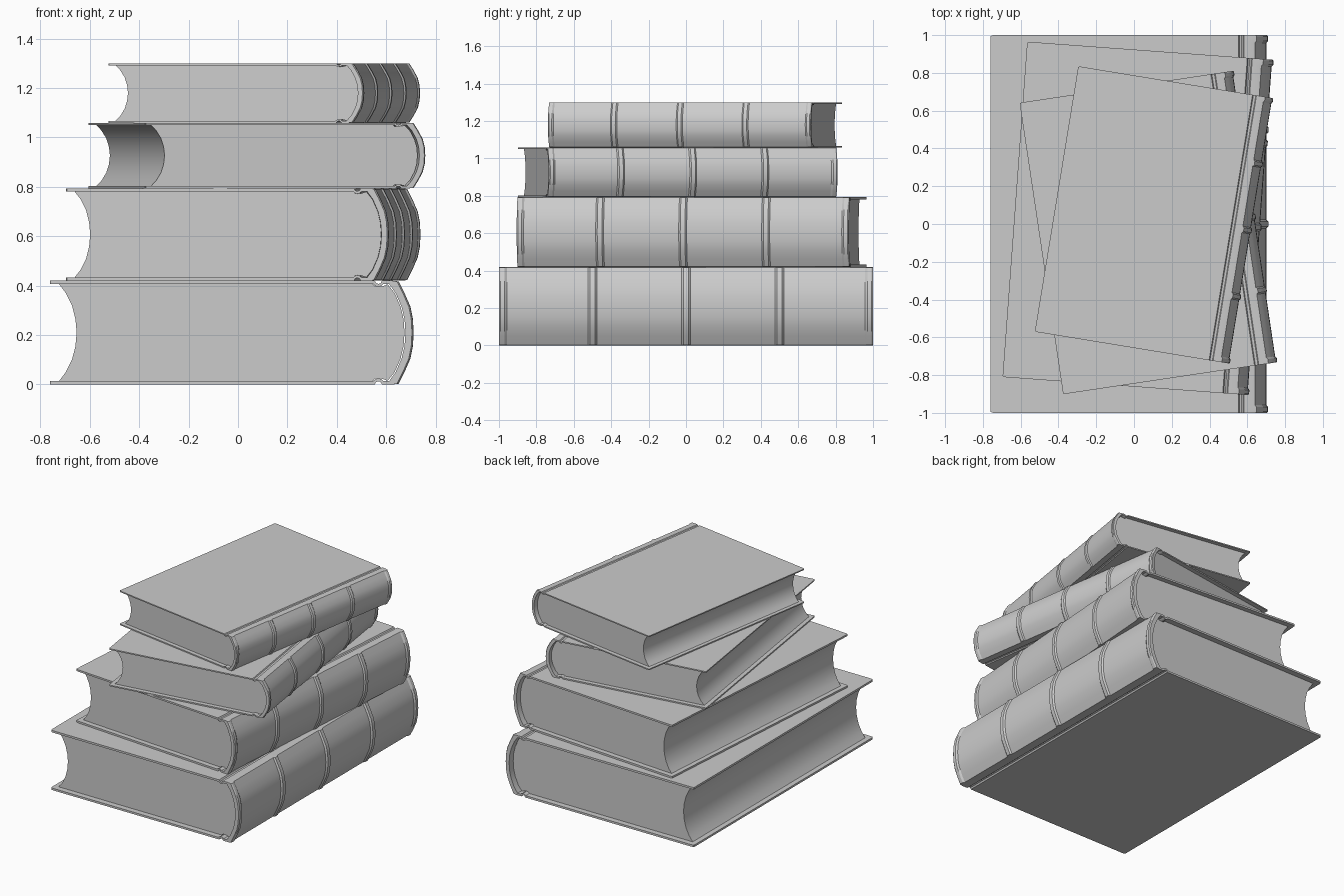
import bpy, bmesh, math

if "Cube" in bpy.data.objects:
    bpy.data.objects.remove(bpy.data.objects["Cube"])

H = 0.42  # thickness of the largest book


def mirror_z(half):
    """Complete a lower-half profile (bottom to middle) with its upper mirror."""
    return half + [(x, H - z) for x, z in reversed(half) if abs(z - H / 2) > 1e-6]


def loft(name, sections, round_x=None):
    """Join (y, [(x, z)...]) cross-sections into a closed solid."""
    bm = bmesh.new()
    rings = [[bm.verts.new((x, y, z)) for x, z in pts] for y, pts in sections]
    n = len(rings[0])
    for a, b in zip(rings, rings[1:]):
        for i in range(n):
            bm.faces.new((a[i], a[(i + 1) % n], b[(i + 1) % n], b[i]))
    bm.faces.new(rings[0])
    bm.faces.new(rings[-1][::-1])
    bmesh.ops.recalc_face_normals(bm, faces=bm.faces)
    if round_x is not None:  # round the free corners of the boards
        edges = [e for e in bm.edges
                 if all(abs(v.co.x - round_x) < 1e-4 and abs(v.co.y) > 0.999 for v in e.verts)
                 and abs(e.verts[0].co.z - e.verts[1].co.z) < 0.05
                 and e.verts[0].co.y * e.verts[1].co.y > 0]
        bmesh.ops.bevel(bm, geom=edges, offset=0.022, segments=3, profile=0.5,
                        affect='EDGES')
    mesh = bpy.data.meshes.new(name)
    bm.to_mesh(mesh)
    bm.free()
    return mesh


# Case: boards, hinge grooves and curved spine in one cross-section
boards = [(-0.76, 0.0), (0.553, 0.0), (0.559, 0.010), (0.568, 0.013),
          (0.577, 0.010), (0.583, 0.0), (0.625, 0.0)]
spine = [(0.64, 0.003), (0.664, 0.05), (0.688, 0.105), (0.698, 0.155), (0.701, H / 2)]
inner = [(-0.76, 0.014), (0.548, 0.014), (0.557, 0.022), (0.568, 0.025),
         (0.579, 0.022), (0.588, 0.014), (0.612, 0.014), (0.638, 0.05), (0.662, 0.105),
         (0.674, 0.155), (0.678, H / 2)]


def case_section(h):
    raised = [(x + h, z) for x, z in spine]
    return mirror_z(boards + raised) + mirror_z(inner)[::-1]


# Raised bands and end caps along the spine
stations = [(-1, 0.003), (-0.992, 0.009), (-0.97, 0.009), (-0.958, 0.0)]
for y in (-0.5, 0, 0.5):
    stations += [(y - 0.024, 0.0), (y - 0.014, 0.010), (y + 0.014, 0.010), (y + 0.024, 0.0)]
stations += [(-y, h) for y, h in reversed(stations[:4])]
case_mesh = loft("book_case", [(y, case_section(h)) for y, h in stations], -0.76)

# Page block with hollow fore-edge
fore = [(-0.725, 0.013), (-0.697, 0.05), (-0.672, 0.10), (-0.658, 0.155), (-0.653, H / 2)]
back = [(0.545, 0.013), (0.556, 0.024), (0.580, 0.024), (0.606, 0.015),
        (0.634, 0.05), (0.658, 0.105), (0.670, 0.155), (0.674, H / 2)]
section = mirror_z(back) + mirror_z(fore)[::-1]
page_mesh = loft("book_pages", [(-0.96, section), (0.96, section)])

# Stack: x, y, z, plan scale, thickness, turn in degrees
stack = [
    (0.0, 0.0, 0.0, 1.0, 0.42, 0.0),
    (0.044, 0.028, 0.42, 0.89, 0.374, -4.2),
    (0.096, -0.042, 0.794, 0.78, 0.265, 8.5),
    (0.124, 0.045, 1.059, 0.712, 0.241, -9.3),
]
for i, (x, y, z, s, t, turn) in enumerate(stack, 1):
    for part, mesh in (("cover", case_mesh), ("pages", page_mesh)):
        ob = bpy.data.objects.new(f"book_{i}_{part}", mesh)
        bpy.context.collection.objects.link(ob)
        ob.location = (x + 0.02 * (i == 0), y, z)
        ob.scale = (s, s, t / H)
        ob.rotation_euler.z = math.radians(turn)
        if i == 1:
            bpy.ops.object.select_all(action='DESELECT')
            ob.select_set(True)
            bpy.context.view_layer.objects.active = ob
            bpy.ops.object.shade_smooth_by_angle(angle=math.radians(30))
